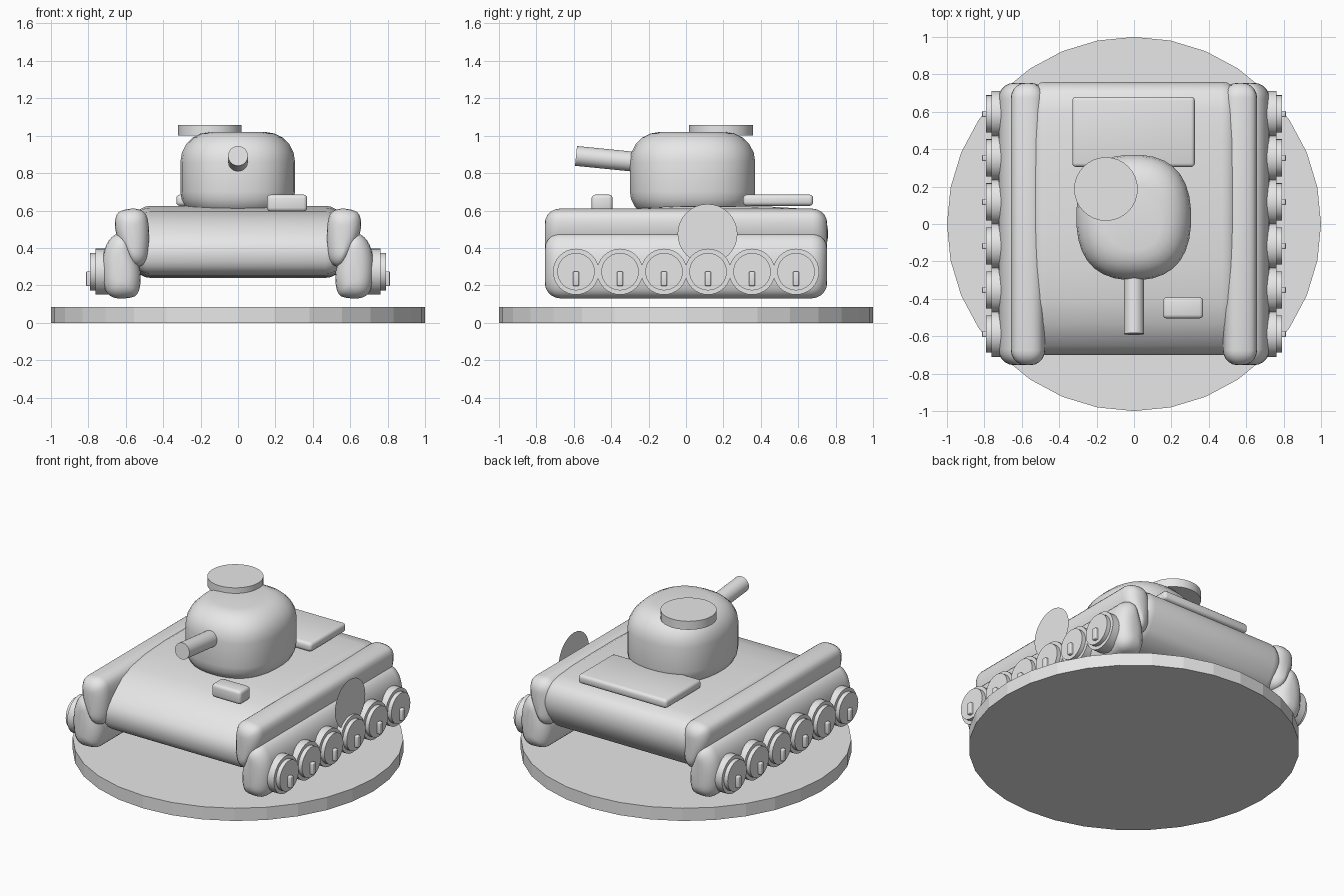
import bpy, bmesh, math
from mathutils import Vector, Matrix

old = bpy.data.objects.get("Cube")
if old:
    bpy.data.objects.remove(old, do_unlink=True)

GREY = (0.8, 0.8, 0.8, 1)
grey = bpy.data.materials.new("light grey")
grey.use_nodes = True
grey.diffuse_color = GREY
grey.node_tree.nodes["Principled BSDF"].inputs["Base Color"].default_value = GREY


def finish(name, bm, angle=40):
    bmesh.ops.recalc_face_normals(bm, faces=bm.faces)
    mesh = bpy.data.meshes.new(name)
    bm.to_mesh(mesh)
    bm.free()
    mesh.materials.append(grey)
    obj = bpy.data.objects.new(name, mesh)
    bpy.context.collection.objects.link(obj)
    bpy.ops.object.select_all(action='DESELECT')
    obj.select_set(True)
    bpy.context.view_layer.objects.active = obj
    bpy.ops.object.shade_smooth_by_angle(angle=math.radians(angle))
    return obj


def soften(points, times=2):
    """Cut the corners of a closed outline."""
    for _ in range(times):
        cut = []
        for i, p in enumerate(points):
            a, b = Vector(p), Vector(points[(i + 1) % len(points)])
            cut += [a.lerp(b, 0.25), a.lerp(b, 0.75)]
        points = cut
    return points


def pillow(name, outline, place, lo, hi, r_lo, r_hi, steps=5):
    """Sweep an outline from lo to hi with rounded ends."""
    us, vs = [p[0] for p in outline], [p[1] for p in outline]
    cu, cv = (min(us) + max(us)) / 2, (min(vs) + max(vs)) / 2
    hu, hv = max(us) - cu, max(vs) - cv
    turns = [math.pi / 2 * i / steps for i in range(steps + 1)]
    stations = [(lo + r_lo * (1 - math.sin(a)), r_lo * (1 - math.cos(a))) for a in reversed(turns)]
    stations += [(hi - r_hi * (1 - math.sin(a)), r_hi * (1 - math.cos(a))) for a in turns]
    half = len(turns)
    stations = sorted(stations[:half]) + sorted(stations[half:])
    bm = bmesh.new()
    rings = []
    for t, inset in stations:
        fu, fv = 1 - inset / hu, 1 - inset / hv
        rings.append([bm.verts.new(place(cu + (u - cu) * fu, cv + (v - cv) * fv, t))
                      for u, v in outline])
    n = len(outline)
    for a, b in zip(rings, rings[1:]):
        for i in range(n):
            j = (i + 1) % n
            bm.faces.new((a[i], a[j], b[j], b[i]))
    bm.faces.new(rings[0])
    bm.faces.new(rings[-1])
    return finish(name, bm)


def cylinder(name, start, end, radius, sides=32):
    start, end = Vector(start), Vector(end)
    axis = end - start
    bm = bmesh.new()
    turn = axis.to_track_quat('Z', 'Y').to_matrix().to_4x4()
    bmesh.ops.create_cone(bm, cap_ends=True, segments=sides, radius1=radius, radius2=radius,
                          depth=axis.length, matrix=Matrix.Translation((start + end) / 2) @ turn)
    return finish(name, bm, 30)


def rounded_box(name, lo, hi, radius):
    lo, hi = Vector(lo), Vector(hi)
    bm = bmesh.new()
    bmesh.ops.create_cube(bm, size=1, matrix=Matrix.Translation((lo + hi) / 2)
                          @ Matrix.Diagonal((*(hi - lo), 1)))
    bmesh.ops.bevel(bm, geom=bm.edges[:], offset=radius, segments=3, profile=0.5, affect='EDGES')
    return finish(name, bm)


# Display base
base = cylinder("base", (0, 0, 0), (0, 0, 0.085), 1)
for poly in base.data.polygons:
    poly.use_smooth = False

# Hull: side profile with a sloped nose, swept across
hull_profile = soften([(-0.43, 0.625), (-0.70, 0.46), (-0.70, 0.30), (-0.60, 0.24),
                       (0.62, 0.24), (0.76, 0.40), (0.76, 0.55), (0.66, 0.625)])
pillow("hull", hull_profile, lambda u, v, t: (t, u, v), -0.56, 0.56, 0.09, 0.09)

# Fenders, tracks and wheels on both sides
fender_outline = soften([(0.655, 0.46), (0.66, 0.58), (0.60, 0.61), (0.52, 0.61), (0.475, 0.56),
                         (0.475, 0.36), (0.51, 0.30), (0.57, 0.30)])
track_outline = soften([(0.725, 0.38), (0.67, 0.475), (0.59, 0.48), (0.55, 0.38), (0.515, 0.26),
                        (0.53, 0.15), (0.58, 0.13), (0.68, 0.13), (0.725, 0.20)])
for side, s in (("left", 1), ("right", -1)):
    pillow(side + "_fender", fender_outline, lambda u, v, t: (s * u, t, v), -0.755, 0.755, 0.08, 0.08)
    pillow(side + "_track", track_outline, lambda u, v, t: (s * u, t, v), -0.755, 0.755, 0.085, 0.085)
    for i in range(6):
        y, z = -0.588 + i * 0.2353, 0.273
        tag = f"{side}_wheel_{i + 1}"
        cylinder(tag + "_rim", (s * 0.62, y, z), (s * 0.763, y, z), 0.123)
        cylinder(tag + "_hub", (s * 0.70, y, z), (s * 0.79, y, z), 0.1)
        xs = sorted((s * 0.75, s * 0.812))
        rounded_box(tag + "_peg", (xs[0], y - 0.016, 0.197), (xs[1], y + 0.016, 0.274), 0.006)

# Thin marker disc on the left side
bm = bmesh.new()
bmesh.ops.create_circle(bm, cap_ends=True, segments=32, radius=0.16,
                        matrix=Matrix.Translation((0.747, 0.115, 0.475)) @ Matrix.Rotation(math.pi / 2, 4, 'Y'))
finish("side_disc", bm)

# Turret: rounded plan with a domed top
plan = soften([(-0.308, -0.30), (0.305, -0.30), (0.305, 0.37), (-0.308, 0.37)], 3)
pillow("turret", plan, lambda u, v, t: (u, v, t), 0.57, 1.02, 0.13, 0.16)
cylinder("hatch", (-0.15, 0.187, 1.0), (-0.15, 0.187, 1.057), 0.17)
cylinder("barrel", (0, -0.1, 0.843), (0, -0.588, 0.892), 0.053)

# Deck details
rounded_box("engine_cover", (-0.33, 0.305, 0.625), (0.325, 0.68, 0.685), 0.02)
rounded_box("bow_box", (0.155, -0.505, 0.595), (0.37, -0.392, 0.685), 0.02)
